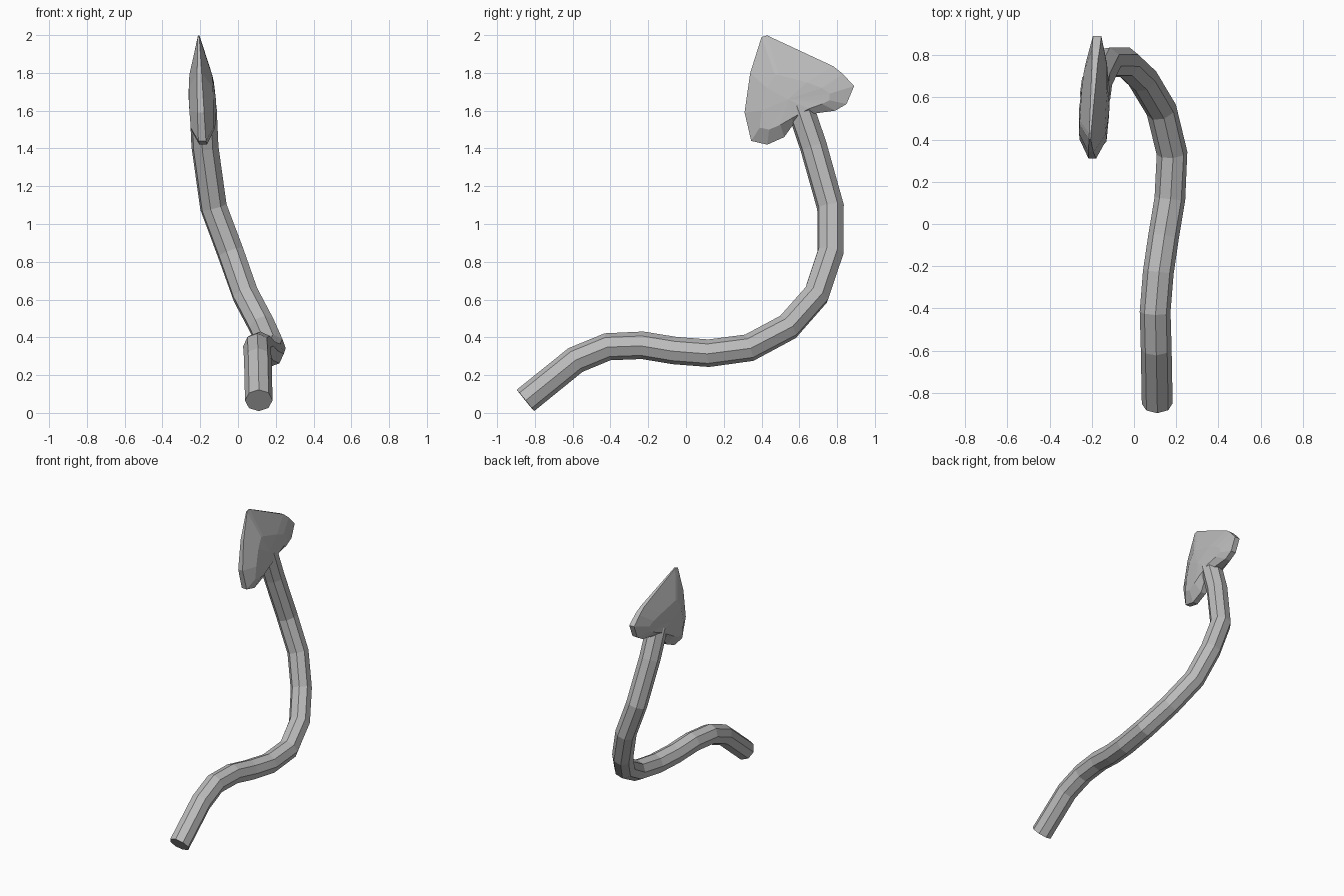
import bpy, bmesh, math
from mathutils import Vector

cube = bpy.data.objects.get("Cube")
if cube:
    bpy.data.objects.remove(cube, do_unlink=True)

grey = bpy.data.materials.new("plain grey")
grey.use_nodes = True
GREY = (0.5, 0.5, 0.5, 1)
grey.diffuse_color = GREY
grey.node_tree.nodes["Principled BSDF"].inputs["Base Color"].default_value = GREY


def finish(name, bm):
    bmesh.ops.recalc_face_normals(bm, faces=bm.faces)
    mesh = bpy.data.meshes.new(name)
    bm.to_mesh(mesh)
    bm.free()
    mesh.materials.append(grey)
    obj = bpy.data.objects.new(name, mesh)
    bpy.context.collection.objects.link(obj)
    return obj


def bridge(bm, a, b):
    n = len(a)
    for i in range(n):
        j = (i + 1) % n
        bm.faces.new((a[i], a[j], b[j], b[i]))


def tube(name, points, radius, sides):
    """Faceted tube whose rings are carried along the path without twist."""
    bm = bmesh.new()
    pts = [Vector(p) for p in points]
    rings, up = [], Vector((0, 0, 1))
    for i, p in enumerate(pts):
        before = (p - pts[max(i - 1, 0)]).normalized()
        after = (pts[min(i + 1, len(pts) - 1)] - p).normalized()
        along = (before + after).normalized()
        up = (up - along * up.dot(along)).normalized()
        side = along.cross(up)
        angles = [math.tau * k / sides for k in range(sides)]
        rings.append([bm.verts.new(p + radius * (up * math.cos(a) + side * math.sin(a)))
                      for a in angles])
    for a, b in zip(rings, rings[1:]):
        bridge(bm, a, b)
    bm.faces.new(rings[0])
    bm.faces.new(rings[-1])
    return finish(name, bm)


# Curling tail shaft
tube("tail_shaft", [
    (0.11, -0.85, 0.066), (0.105, -0.585, 0.28), (0.10, -0.415, 0.35),
    (0.115, -0.23, 0.358), (0.14, -0.06, 0.33), (0.17, 0.12, 0.316),
    (0.18, 0.335, 0.345), (0.13, 0.54, 0.455), (0.04, 0.69, 0.625),
    (-0.04, 0.765, 0.85), (-0.13, 0.765, 1.09), (-0.175, 0.675, 1.41),
    (-0.185, 0.60, 1.63)], 0.073, 8)

# Arrowhead: rim (y, z, half thickness) and the raised loop inside it
RIM = [(0.40, 1.99, 0.004), (0.43, 1.998, 0.004), (0.78, 1.835, 0.014),
       (0.83, 1.795, 0.018), (0.89, 1.73, 0.02), (0.85, 1.635, 0.02),
       (0.79, 1.60, 0.02), (0.68, 1.585, 0.03), (0.57, 1.53, 0.03),
       (0.52, 1.46, 0.02), (0.43, 1.42, 0.02), (0.345, 1.44, 0.02),
       (0.31, 1.59, 0.018), (0.34, 1.80, 0.012)]
RAISED = [(0.47, 1.79, 0.06), (0.49, 1.79, 0.06), (0.64, 1.75, 0.06),
          (0.72, 1.72, 0.055), (0.76, 1.69, 0.05), (0.76, 1.655, 0.05),
          (0.72, 1.635, 0.055), (0.65, 1.61, 0.065), (0.56, 1.56, 0.067),
          (0.50, 1.525, 0.066), (0.44, 1.50, 0.062), (0.39, 1.51, 0.06),
          (0.40, 1.60, 0.064), (0.43, 1.72, 0.064)]

bm = bmesh.new()


def head_vert(y, z, offset):
    # the head lies in a slightly tilted upright plane
    return bm.verts.new((-0.149 + 0.049 * y - 0.04 * z + offset, y, z))


rims = []
for s in (-1, 1):
    rim = [head_vert(y, z, s * h) for y, z, h in RIM]
    raised = [head_vert(y, z, s * h) for y, z, h in RAISED]
    centre = head_vert(0.54, 1.66, s * 0.072)
    bridge(bm, rim, raised)
    for i, v in enumerate(raised):
        bm.faces.new((v, raised[(i + 1) % len(raised)], centre))
    rims.append(rim)
bridge(bm, *rims)
finish("tail_arrowhead", bm)
